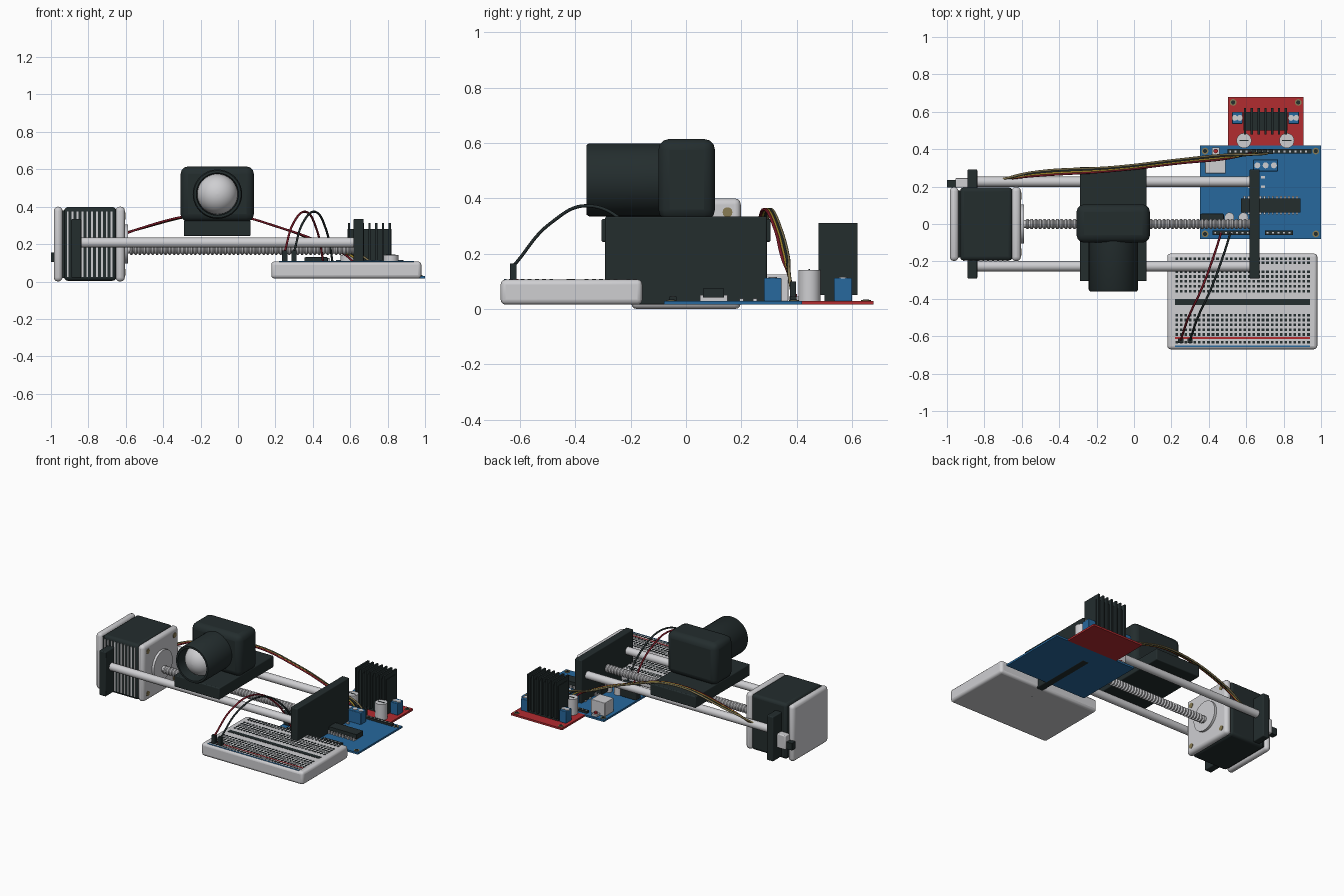
import bpy, bmesh, math
from mathutils import Vector, Matrix

default = bpy.data.objects.get("Cube")
if default:
    bpy.data.objects.remove(default, do_unlink=True)


def material(name, r, g, b):
    mat = bpy.data.materials.new(name)
    mat.use_nodes = True
    mat.diffuse_color = (r, g, b, 1)
    mat.node_tree.nodes["Principled BSDF"].inputs["Base Color"].default_value = (r, g, b, 1)
    return mat


LIGHT = material("light grey", .62, .62, .64)
DARK = material("dark slate", .017, .026, .027)
BLUE = material("board blue", .02, .14, .34)
RED = material("board red", .45, .025, .03)
YELLOW = material("wire yellow", .45, .3, .03)
WIRE_RED = material("wire red", .2, .01, .02)
BRASS = material("brass", .25, .2, .09)


def finish(name, bm, mat, bevel=0, segments=3, smooth=False):
    mesh = bpy.data.meshes.new(name)
    bmesh.ops.recalc_face_normals(bm, faces=bm.faces)
    bm.to_mesh(mesh)
    bm.free()
    obj = bpy.data.objects.new(name, mesh)
    bpy.context.collection.objects.link(obj)
    mesh.materials.append(mat)
    if bevel:
        mod = obj.modifiers.new("rounding", "BEVEL")
        mod.width, mod.segments = bevel, segments
    if bevel or smooth:
        bpy.ops.object.select_all(action="DESELECT")
        obj.select_set(True)
        bpy.context.view_layer.objects.active = obj
        bpy.ops.object.shade_smooth_by_angle(angle=math.radians(40))
    return obj


def add_box(bm, xs, ys, zs):
    size = [b - a for a, b in (xs, ys, zs)]
    middle = Vector([(a + b) / 2 for a, b in (xs, ys, zs)])
    bmesh.ops.create_cube(bm, size=1, matrix=Matrix.Translation(middle) @ Matrix.Diagonal((*size, 1)))


def box(name, xs, ys, zs, mat, bevel=0):
    bm = bmesh.new()
    add_box(bm, xs, ys, zs)
    return finish(name, bm, mat, bevel)


def boxes(name, items, mat):
    bm = bmesh.new()
    for xs, ys, zs in items:
        add_box(bm, xs, ys, zs)
    return finish(name, bm, mat)


def around(centre, half):
    return centre - half, centre + half


def lathe(name, start, axis, profile, mat, sides=24):
    """Revolve (radius, distance) pairs around an axis from a start point."""
    bm = bmesh.new()
    turn = Vector((0, 0, 1)).rotation_difference(Vector(axis)).to_matrix()
    rings = []
    for radius, along in profile:
        ring = []
        for i in range(sides):
            a = math.tau * i / sides
            point = Vector((radius * math.cos(a), radius * math.sin(a), along))
            ring.append(bm.verts.new(Vector(start) + turn @ point))
        rings.append(ring)
    for low, high in zip(rings, rings[1:]):
        for i in range(sides):
            j = (i + 1) % sides
            bm.faces.new((low[i], low[j], high[j], high[i]))
    bm.faces.new(rings[0])
    bm.faces.new(rings[-1])
    return finish(name, bm, mat, smooth=True)


def cylinder(name, start, axis, radius, length, mat, sides=24):
    return lathe(name, start, axis, [(radius, 0), (radius, length)], mat, sides)


def wire(name, points, mat, radius=.006):
    curve = bpy.data.curves.new(name, "CURVE")
    curve.dimensions = "3D"
    curve.bevel_depth, curve.bevel_resolution = radius, 2
    spline = curve.splines.new("BEZIER")
    spline.bezier_points.add(len(points) - 1)
    for knot, point in zip(spline.bezier_points, points):
        knot.co = point
        knot.handle_left_type = knot.handle_right_type = "AUTO"
    curve.materials.append(mat)
    obj = bpy.data.objects.new(name, curve)
    bpy.context.collection.objects.link(obj)


X, Y, Z = (1, 0, 0), (0, 1, 0), (0, 0, 1)
SIDES = (-1, 1)

# Motor: body, end plates, side stripes, boss and screws
square, height = around(0, .198), (0, .4)
box("motor_body", (-.93, -.65), around(0, .195), (.004, .398), DARK, .02)
box("motor_rear_plate", (-.985, -.938), square, height, LIGHT, .022)
box("motor_front_plate", (-.655, -.605), square, height, LIGHT, .022)
box("motor_rear_gap", (-.945, -.925), around(0, .18), (.02, .38), DARK)
boxes("motor_stripes", [(around(-.91 + i * .026, .005), (-.199, -.193), (.025, .375))
                        for i in range(10)], LIGHT)
cylinder("motor_boss", (-.61, 0, .2), X, .105, .022, LIGHT, 32)
cylinder("motor_shaft", (-.6, 0, .172), X, .022, .06, LIGHT)
for sy in SIDES:
    for sz in SIDES:
        cylinder("motor_screw", (-.607, sy * .15, .2 + sz * .15), X, .018, .005, BRASS, 12)
box("motor_socket", (-.955, -.885), (.195, .245), (.1, .2), LIGHT, .006)
box("motor_plug", (-1, -.95), (.195, .235), (.105, .155), DARK)

# Rail end brackets, rods and threaded screw
box("motor_bracket", (-.89, -.838), around(0, .292), (.018, .335), DARK, .006)
box("end_bracket", (.618, .672), around(0, .292), (.016, .335), DARK, .006)
for side in SIDES:
    cylinder("guide_rod", (-.86, side * .226, .208), X, .027, 1.5, LIGHT)
thread = []
for i in range(53):
    for radius, part in ((.02, 0), (.028, .3), (.028, .6), (.02, .9)):
        thread.append((radius, (i + part) * .0228))
lathe("lead_screw", (-.58, 0, .17), X, thread, LIGHT, 16)

# Carriage with the camera housing
box("carriage", (-.29, .067), around(0, .306), (.243, .325), DARK, .006)
box("camera_body", (-.307, .085), (-.1, .105), (.32, .615), DARK, .04)
lathe("camera_barrel", (-.11, -.05, .467), (0, -1, 0),
      [(.132, 0), (.132, .3), (.126, .31), (.113, .31), (.108, .2)], DARK, 40)
dome = [(.108 * math.cos(a), .105 * math.sin(a))
        for a in (math.radians(step * 8) for step in range(12))]
lathe("camera_dome", (-.11, -.254, .467), (0, -1, 0), dome[:-1] + [(.001, .105)], LIGHT, 40)

# Breadboard with channel, rail lines and holes
box("breadboard", (.178, .98), (-.67, -.158), (.016, .107), LIGHT, .018)
top = (.105, .109)
long_side = (.22, .94)
box("breadboard_channel", long_side, (-.432, -.402), top, DARK)
box("breadboard_red_line", long_side, (-.614, -.605), top, RED)
box("breadboard_blue_line", long_side, (-.657, -.649), top, BLUE)
rows = [-.185, -.208, -.632]
rows += [first - i * .026 for first in (-.255, -.487) for i in range(5)]
boxes("breadboard_holes", [(around(.228 + i * .0243, .007), around(y, .007), top)
                           for i in range(30) for y in rows], DARK)

# Circuit boards with mounting holes
slab = (.017, .03)
box("controller_board", (.352, 1), (-.08, .42), slab, BLUE)
box("driver_board", (.502, .905), (.42, .678), slab, RED)
holes = [(x, y) for x in (.38, .972) for y in (-.053, .39)] + [(.53, .65), (.878, .65)]
for x, y in holes:
    cylinder("mount_ring", (x, y, .028), Z, .018, .005, BRASS, 16)
    cylinder("mount_hole", (x, y, .03), Z, .011, .005, DARK, 16)

# Controller parts
box("usb_port", (.38, .49), (.27, .37), (.028, .125), LIGHT, .004)
box("power_jack", (.355, .48), (0, .055), (.028, .13), DARK, .006)
box("reset_base", around(.437, .02), around(.39, .018), (.028, .045), LIGHT)
cylinder("reset_button", (.437, .39, .045), Z, .012, .01, RED, 12)
box("main_chip", (.572, .89), (.062, .137), (.042, .075), DARK)
boxes("chip_pins", [(around(.59 + i * .0217, .005), (.05, .15), (.028, .05))
                    for i in range(14)], LIGHT)
for x in (.51, .585):
    cylinder("small_capacitor", (x, .035, .028), Z, .026, .06, LIGHT)
for name, xs, y in (("rear_header", (.5, .95), .388), ("front_header_a", (.42, .66), -.047),
                    ("front_header_b", (.7, .85), -.047)):
    box(name, xs, around(y, .012), (.028, .045), DARK)
    count = int((xs[1] - xs[0]) / .029)
    boxes(name + "_contacts", [(around(xs[0] + (i + .5) * .029, .005), around(y, .005), (.043, .047))
                               for i in range(count)], LIGHT)
boxes("small_parts", [(around(.62 + i * .035, .01), around(y, .007), (.028, .038))
                      for i in range(3) for y in (.2, .25)], LIGHT)


def terminal(xs, ys, ways):
    box("terminal_block", xs, ys, (.028, .113), BLUE, .004)
    step = (xs[1] - xs[0]) / ways
    for i in range(ways):
        cylinder("terminal_screw", (xs[0] + (i + .5) * step, sum(ys) / 2, .11), Z, .016, .006, LIGHT, 12)


terminal((.637, .77), (.282, .345), 3)
for xs in ((.525, .58), (.825, .882)):
    terminal(xs, (.535, .6), 2)

# Driver heat sink and capacitors
box("heatsink_core", (.585, .82), (.5, .6), (.028, .28), DARK)
boxes("heatsink_fins", [(around(.594 + i * .0362, .006), (.478, .62), (.05, .312))
                        for i in range(7)], DARK)
for x in (.588, .817):
    cylinder("capacitor", (x, .446, .028), Z, .04, .114, LIGHT)
    box("capacitor_mark", around(x, .025), around(.446, .003), (.14, .144), DARK)

# Jumper wires between the breadboard and the controller
for name, x, mat in (("red_jumper", .25, WIRE_RED), ("black_jumper", .3, DARK)):
    box(name + "_plug", around(x, .014), around(-.625, .012), (.105, .165), DARK)
    wire(name, [(x, -.62, .16), (x + .045, -.49, .31), (x + .11, -.35, .373),
                (x + .17, -.19, .28), (x + .215, -.05, .045)], mat)

# Motor cable running to the controller header
for i, (name, mat) in enumerate((("cable_red", WIRE_RED), ("cable_yellow", YELLOW),
                                 ("cable_black", DARK), ("cable_gold", BRASS))):
    shift = i * .007
    wire(name, [(-.71, .238, .2 + shift), (-.55, .255 + shift, .275), (-.1, .285 + shift, .36),
                (.25, .325 + shift, .28), (.5, .35 + shift, .18),
                (.61 + i * .03, .375, .11), (.64 + i * .03, .386, .04)], mat)
    box(name + "_plug", around(.64 + i * .03, .012), around(.386, .011), (.04, .1), DARK)
